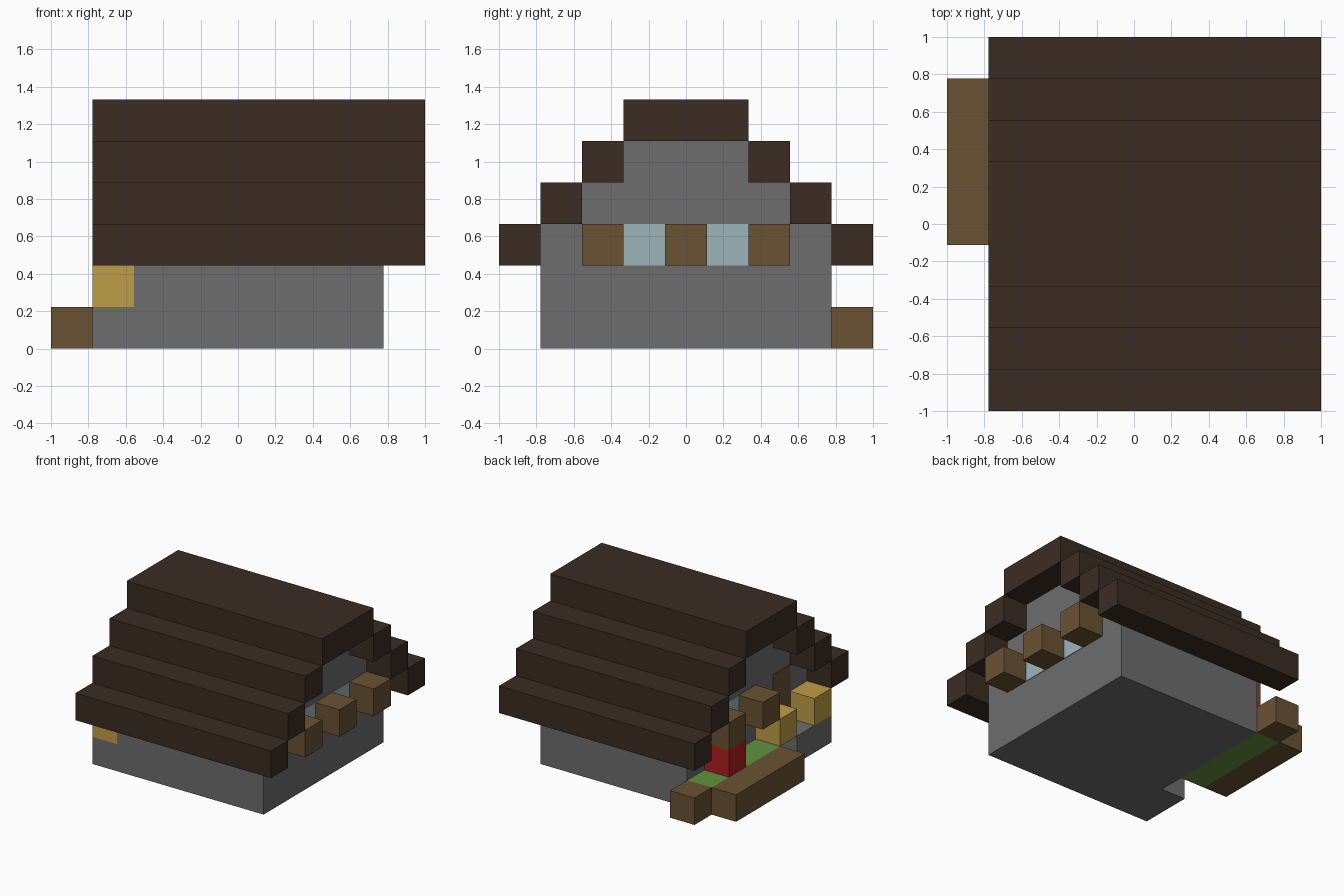
import bpy
import bmesh
from mathutils import Vector

cube = bpy.data.objects.get("Cube")
if cube:
    bpy.data.objects.remove(cube, do_unlink=True)

U = 2 / 9                      # edge of one building block
ORIGIN = Vector((-1, -1, 0))   # corner of the block grid


def linear(v):
    v /= 255
    return v / 12.92 if v <= 0.04045 else ((v + 0.055) / 1.055) ** 2.4


def material(name, *rgb):
    colour = [linear(v) for v in rgb] + [1]
    mat = bpy.data.materials.new(name)
    mat.use_nodes = True
    mat.diffuse_color = colour
    bsdf = mat.node_tree.nodes["Principled BSDF"]
    bsdf.inputs["Base Color"].default_value = colour
    bsdf.inputs["Roughness"].default_value = 0.9
    return mat


ROOF = material("dark_wood", 59, 44, 35)
STONE = material("grey_stone", 109, 109, 109)
WOOD = material("brown_wood", 106, 82, 51)
GLASS = material("pale_glass", 156, 181, 188)
GOLD = material("golden_straw", 191, 157, 70)
GREEN = material("leaf_green", 98, 147, 64)
RED = material("flower_red", 176, 30, 32)


def finish(name, bm, mat):
    bmesh.ops.recalc_face_normals(bm, faces=bm.faces)
    mesh = bpy.data.meshes.new(name)
    bm.to_mesh(mesh)
    bm.free()
    mesh.materials.append(mat)
    obj = bpy.data.objects.new(name, mesh)
    bpy.context.collection.objects.link(obj)


def block(name, mat, x, y, z, size=(1, 1, 1)):
    """Box from its lowest corner and size, both in block units."""
    bm = bmesh.new()
    bmesh.ops.create_cube(bm, size=1)
    for v in bm.verts:
        v.co = ORIGIN + U * Vector(
            p + (c + 0.5) * s for p, c, s in zip((x, y, z), v.co, size))
    finish(name, bm, mat)


# House body: stepped gable outline, mirrored and extruded along x
half = [(3.5, 0), (3.5, 3), (2.5, 3), (2.5, 4), (1.5, 4), (1.5, 5)]
outline = half + [(-y, z) for y, z in reversed(half)]
bm = bmesh.new()
face = bm.faces.new(
    [bm.verts.new(ORIGIN + U * Vector((2, 4.5 + y, z))) for y, z in outline])
ends = bmesh.ops.extrude_face_region(bm, geom=[face], use_keep_orig=True)["geom"]
bmesh.ops.translate(bm, vec=(6 * U, 0, 0),
                    verts=[g for g in ends if isinstance(g, bmesh.types.BMVert)])
finish("house_walls", bm, STONE)

# Stepped roof with a broad ridge
for step in range(3):
    block(f"roof_front_{step + 1}", ROOF, 1, step, 2 + step, (8, 1, 1))
    block(f"roof_back_{step + 1}", ROOF, 1, 8 - step, 2 + step, (8, 1, 1))
block("roof_ridge", ROOF, 1, 3, 5, (8, 3, 1))

# Left side: beams and windows
for y in (2, 4, 6):
    block(f"left_beam_{y // 2}", WOOD, 8, y, 2)
for y in (3, 5):
    block(f"left_window_{y // 2}", GLASS, 8, y, 2, (0.02, 1, 1))

# Right side: beams, window and door
for y in (4, 6):
    block(f"right_beam_{y // 2 - 1}", WOOD, 1, y, 2)
block("right_window", GLASS, 1.98, 5, 2, (0.02, 1, 1))
block("door", WOOD, 1.98, 2, 1, (0.02, 1, 2))

# Doorstep with straw blocks on both sides
block("doorstep", STONE, 1, 1, 0, (1, 2, 1))
for y in (1, 3):
    block(f"straw_block_{y}", GOLD, 1, y, 1)

# Flower bed with wooden edging and a flower
block("flower_bed", GREEN, 1, 4, 0, (1, 4, 1))
block("bed_edging", WOOD, 0, 4, 0, (1, 4, 1))
block("bed_back_edging", WOOD, 1, 8, 0)
block("flower", RED, 1, 6, 1)
